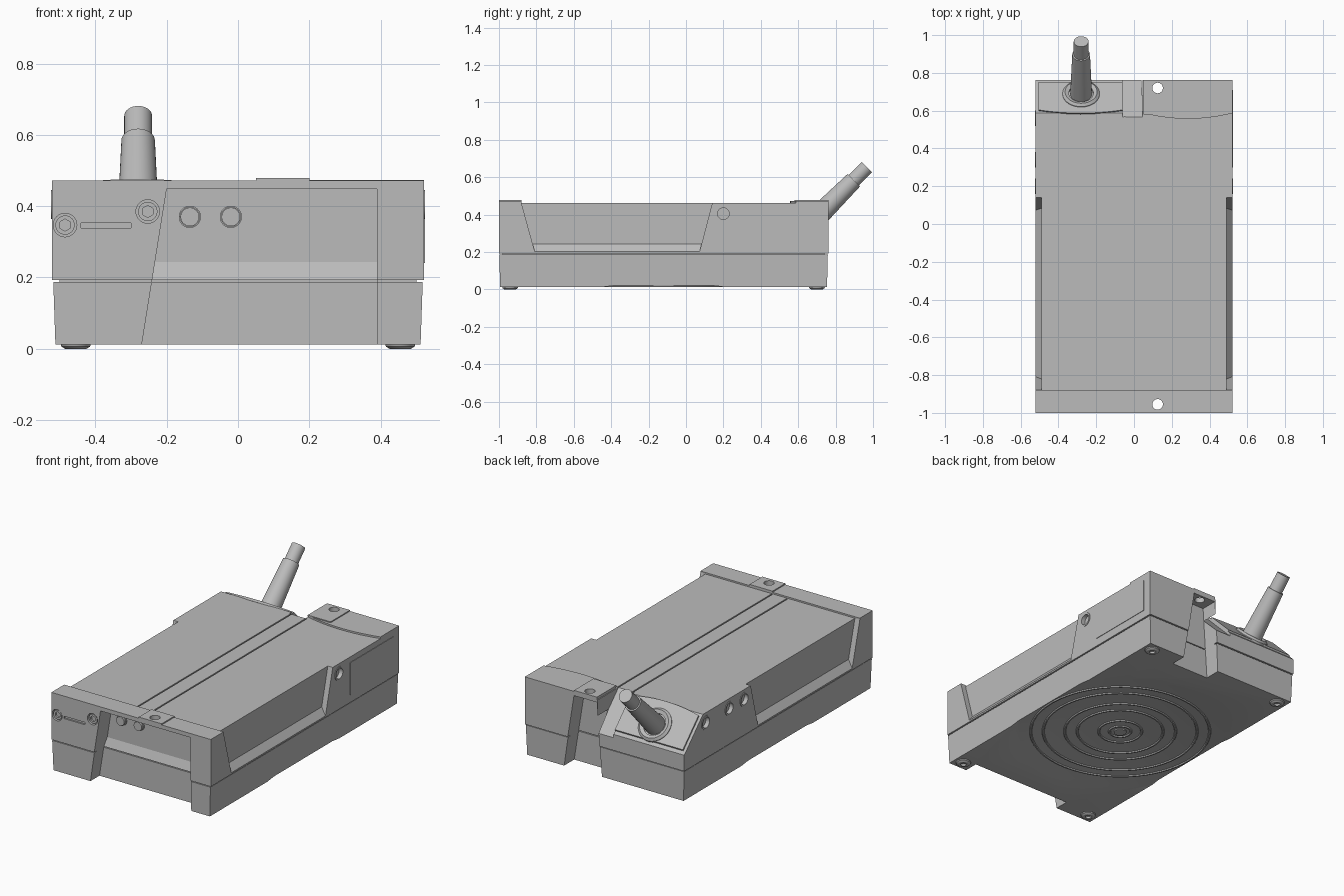
import bpy, bmesh, math
from mathutils import Vector

if "Cube" in bpy.data.objects:
    bpy.data.objects.remove(bpy.data.objects["Cube"])

grey = bpy.data.materials.new("housing grey")
grey.use_nodes = True
grey.diffuse_color = (0.5, 0.5, 0.5, 1)
grey.node_tree.nodes["Principled BSDF"].inputs["Base Color"].default_value = (0.5, 0.5, 0.5, 1)


def finish(name, bm):
    bmesh.ops.recalc_face_normals(bm, faces=bm.faces)
    mesh = bpy.data.meshes.new(name)
    bm.to_mesh(mesh)
    bm.free()
    mesh.materials.append(grey)
    ob = bpy.data.objects.new(name, mesh)
    bpy.context.collection.objects.link(ob)
    return ob


def loft(name, a, b):
    """Solid between two matching outlines."""
    bm = bmesh.new()
    va = [bm.verts.new(p) for p in a]
    vb = [bm.verts.new(p) for p in b]
    bm.faces.new(va)
    bm.faces.new(vb)
    for i in range(len(va)):
        j = (i + 1) % len(va)
        bm.faces.new((va[i], va[j], vb[j], vb[i]))
    return finish(name, bm)


def prism(name, pts, axis, lo, hi):
    """Extrude a 2D outline along x, y or z."""
    def at(v):
        return [(v, p, q) if axis == "x" else (p, v, q) if axis == "y" else (p, q, v) for p, q in pts]
    return loft(name, at(lo), at(hi))


def box(name, x, y, z):
    return prism(name, [(x[0], y[0]), (x[1], y[0]), (x[1], y[1]), (x[0], y[1])], "z", *z)


def cyl(name, start, direction, length, r1, r2=None, sides=32):
    d = Vector(direction).normalized()
    bm = bmesh.new()
    bmesh.ops.create_cone(bm, cap_ends=True, segments=sides, radius1=r1,
                          radius2=r1 if r2 is None else r2, depth=length)
    bmesh.ops.rotate(bm, verts=bm.verts, matrix=d.to_track_quat("Z", "Y").to_matrix())
    bmesh.ops.translate(bm, verts=bm.verts, vec=Vector(start) + d * length / 2)
    return finish(name, bm)


def lathe(name, profile, centre, direction=(0, 0, 1), steps=64):
    """Spin a closed (radius, height) outline."""
    bm = bmesh.new()
    rings = []
    for i in range(steps):
        t = 2 * math.pi * i / steps
        rings.append([bm.verts.new((r * math.cos(t), r * math.sin(t), h)) for r, h in profile])
    n = len(profile)
    for i in range(steps):
        a, b = rings[i], rings[(i + 1) % steps]
        for k in range(n):
            m = (k + 1) % n
            bm.faces.new((a[k], b[k], b[m], a[m]))
    rot = Vector(direction).to_track_quat("Z", "Y").to_matrix()
    bmesh.ops.rotate(bm, verts=bm.verts, matrix=rot)
    bmesh.ops.translate(bm, verts=bm.verts, vec=centre)
    return finish(name, bm)


def cut(ob, *cutters):
    for c in cutters:
        mod = ob.modifiers.new("cut", "BOOLEAN")
        mod.operation, mod.solver, mod.object = "DIFFERENCE", "EXACT", c
        bpy.context.view_layer.objects.active = ob
        bpy.ops.object.modifier_apply(modifier=mod.name)
        bpy.data.objects.remove(c)


# Shared recess outlines, seen from the front
front_gap = [(-0.275, -0.02), (0.39, -0.02), (0.39, 0.448), (-0.2, 0.448)]
back_gap = [(0.02, -0.02), (0.275, -0.02), (0.2, 0.448), (0.05, 0.448)]
HOLES = [(0.125, -0.955), (0.125, 0.72)]


def rect(w, y0, y1, z):
    return [(-w, y0, z), (w, y0, z), (w, y1, z), (-w, y1, z)]


# Lower shell, tapered, with end recesses and ringed underside
lower = loft("lower_shell", rect(0.512, -0.994, 0.754, 0.012), rect(0.518, -0.998, 0.758, 0.188))
cut(lower, prism("c", front_gap, "y", -1.1, -0.91), prism("c", back_gap, "y", 0.66, 1.1),
    cyl("c", (0, -0.12, 0), (0, 0, 1), 0.02, 0.66, 0.58, 96))
for r in (0.5, 0.43, 0.31, 0.24, 0.12, 0.06):
    lathe("underside_ring", [(r - 0.008, 0.021), (r - 0.004, 0.014), (r + 0.004, 0.014), (r + 0.008, 0.021)],
          (0, -0.12, 0))
cyl("underside_boss", (0, -0.12, 0.013), (0, 0, 1), 0.01, 0.035)

# Dark seam core between the shells
core = box("seam_core", (-0.5, 0.5), (-0.98, 0.74), (0.18, 0.2))
cut(core, prism("c", front_gap, "y", -1.1, -0.9), prism("c", back_gap, "y", 0.65, 1.1))

# Upper shell with end recesses
upper = box("upper_shell", (-0.522, 0.522), (-1, 0.762), (0.193, 0.463))
cut(upper, prism("c", front_gap, "y", -1.1, -0.89), prism("c", back_gap, "y", 0.66, 1.1))

# Side recesses with sloping sills
for s in (-1, 1):
    inner = [(-0.89, 0.5), (-0.82, 0.243), (0.083, 0.243), (0.15, 0.5)]
    outer = [(-0.89, 0.5), (-0.807, 0.197), (0.071, 0.197), (0.15, 0.5)]
    cut(upper, loft("c", [(s * 0.49, y, z) for y, z in inner], [(s * 0.526, y, z) for y, z in outer]))

# Sloped rear corner under the cable
cut(upper, prism("c", [(0.58, 0.47), (0.9, 0.15), (0.9, 0.6), (0.58, 0.6)], "x", -0.6, -0.05),
    prism("c", [(0.56, 0.47), (0.88, 0.15), (0.9, 0.6), (0.56, 0.6)], "x", -0.06, 0.045))

# Grooves beside the centre strip
for x in (-0.05, 0.05):
    cut(upper, box("c", (x - 0.004, x + 0.004), (-0.88, 0.57), (0.456, 0.5)))

# Side sockets
sockets = [(-1, 0.2), (-1, 0.34), (-1, 0.56), (1, 0.2)]
for s, y in sockets:
    cut(upper, cyl("c", (s * 0.50, y, 0.405), (s, 0, 0), 0.1, 0.032))
    lathe("socket_rim", [(0.031, 0), (0.041, 0), (0.041, 0.004), (0.031, 0.004)],
          (s * 0.521, y, 0.405), (s, 0, 0), 32)

# Front sill
prism("front_sill", [(-0.91, 0.193), (-0.885, 0.193), (-0.885, 0.243), (-0.89, 0.243)], "x", -0.24, 0.39)


def arc(x0, x1, y, dip):
    return [(x0 + (x1 - x0) * i / 12, y - dip * (1 - (i / 6 - 1) ** 2)) for i in range(13)]


# Raised end caps and tabs on the top
caps = [box("front_cap", (-0.522, 0.522), (-1, -0.88), (0.46, 0.472)),
        box("front_tab", (0.05, 0.2), (-1, -0.88), (0.47, 0.479)),
        prism("rear_cap", arc(0.05, 0.522, 0.587, 0.03) + [(0.522, 0.762), (0.05, 0.762)], "z", 0.46, 0.473),
        box("rear_tab", (0.05, 0.2), (0.58, 0.762), (0.47, 0.479))]
for ob, ends in zip([upper] + caps, [HOLES, HOLES[:1], HOLES[:1], HOLES[1:], HOLES[1:]]):
    for x, y in ends:
        cut(ob, cyl("c", (x, y, 0.42), (0, 0, 1), 0.1, 0.028))

# Curved cover plate on the slope
edge = arc(-0.505, -0.06, 0.598, 0.017) + [(-0.06, 0.745), (-0.505, 0.745)]
loft("slope_cover", [(x, y, 1.045 - y) for x, y in edge], [(x, y + 0.006, 1.057 - y) for x, y in edge])

# Cable with sleeve and collar
out = Vector((0, 1, 1)).normalized()
base = Vector((-0.28, 0.685, 0.372))
lathe("cable_collar", [(0.065, -0.01), (0.098, -0.01), (0.098, 0.008), (0.085, 0.02), (0.065, 0.012)],
      base, out, 48)
cyl("cable_sleeve", base - out * 0.01, out, 0.31, 0.058, 0.047)
cyl("cable", base + out * 0.25, out, 0.148, 0.039)

# Front buttons in the recess
for x in (-0.135, -0.02):
    cyl("button", (x, -0.885, 0.37), (0, -1, 0), 0.025, 0.026)
    lathe("button_rim", [(0.027, 0), (0.031, 0), (0.031, 0.01), (0.027, 0.01)], (x, -0.889, 0.37), (0, -1, 0), 32)

# Front screws, each in a round pocket with a hexagonal socket
for x, z in ((-0.485, 0.347), (-0.253, 0.385)):
    cut(upper, cyl("c", (x, -0.98, z), (0, -1, 0), 0.1, 0.033))
    screw = cyl("screw", (x, -0.975, z), (0, -1, 0), 0.02, 0.027)
    cut(screw, cyl("c", (x, -0.985, z), (0, -1, 0), 0.1, 0.017, sides=6))
cut(upper, box("c", (-0.44, -0.3), (-1.1, -0.99), (0.339, 0.353)))

# Side label plate
box("label_plate", (0.52, 0.525), (0.3, 0.71), (0.24, 0.43))

# Feet
for x in (-0.455, 0.455):
    for y in (-0.94, 0.7):
        lathe("foot", [(0.016, 0.02), (0.045, 0.02), (0.04, 0.006), (0.03, 0), (0.016, 0)], (x, y, 0), steps=32)

# Smooth shading on round parts only
bpy.ops.object.select_all(action="DESELECT")
for ob in bpy.context.collection.objects:
    if ob.type == "MESH":
        ob.select_set(True)
        bpy.context.view_layer.objects.active = ob
bpy.ops.object.shade_smooth_by_angle(angle=math.radians(30))
